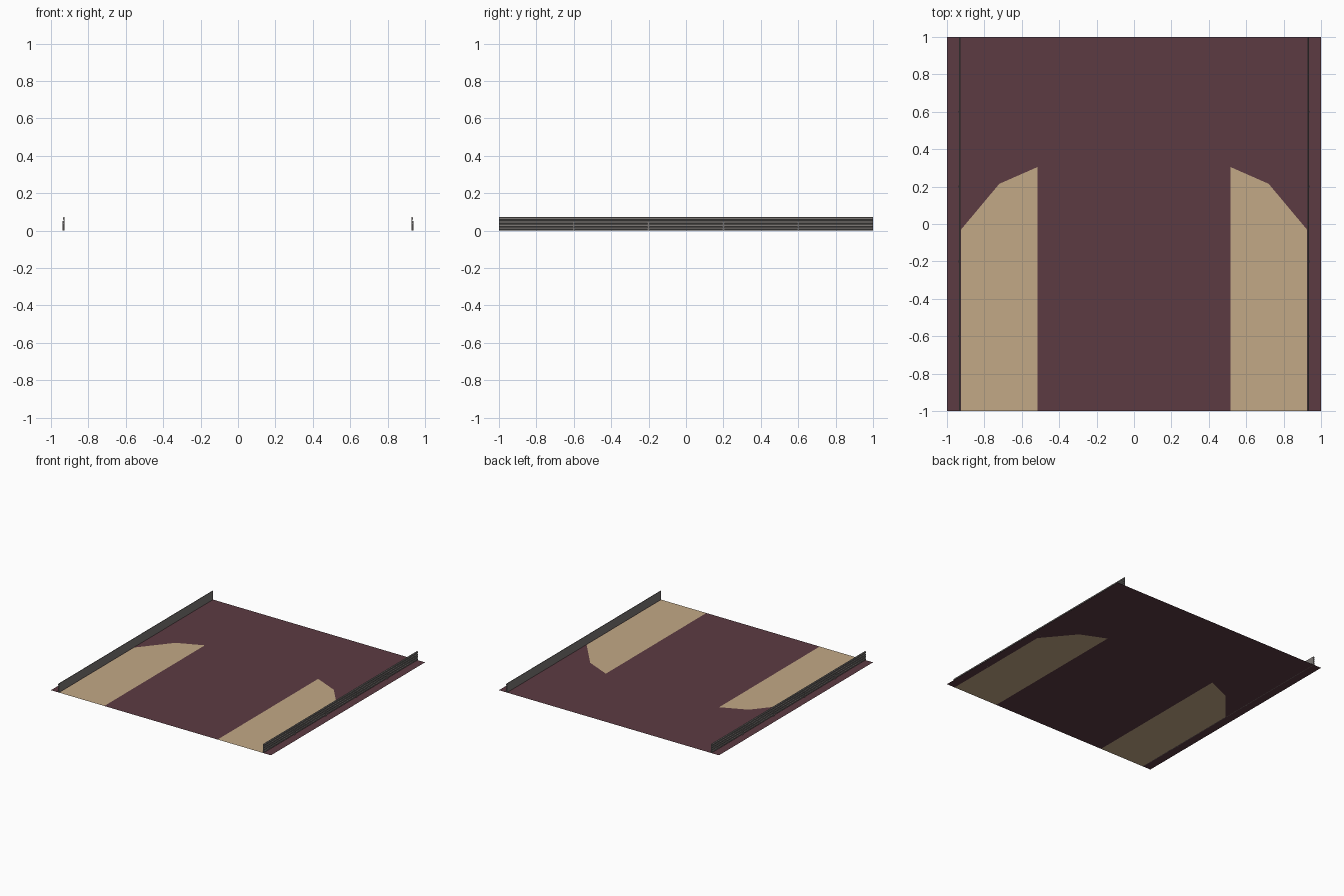
import bpy
import bmesh

cube = bpy.data.objects.get("Cube")
if cube:
    bpy.data.objects.remove(cube, do_unlink=True)


def material(name, rgb):
    mat = bpy.data.materials.new(name)
    mat.use_nodes = True
    mat.diffuse_color = (*rgb, 1)
    mat.node_tree.nodes["Principled BSDF"].inputs["Base Color"].default_value = (*rgb, 1)
    return mat


maroon = material("maroon_floor", (0.107, 0.043, 0.055))
tan = material("tan_strip", (0.545, 0.397, 0.24))
grey = material("rail_grey", (0.205, 0.19, 0.182))


def finish(name, bm, mats, mirror=True):
    mesh = bpy.data.meshes.new(name)
    bm.to_mesh(mesh)
    bm.free()
    obj = bpy.data.objects.new(name, mesh)
    bpy.context.collection.objects.link(obj)
    for mat in mats:
        mesh.materials.append(mat)
    if mirror:
        obj.modifiers.new("both_sides", "MIRROR")
    return obj


# Floor: one flat sheet with a tan strip let into each side
bm = bmesh.new()
curve = [(0.515, 0.305), (0.72, 0.215), (0.925, -0.03)]
inner, outer = (0.515, -1), (0.925, -1)
outlines = [
    [(0, -1), inner, *curve, outer, (1, -1), (1, 1), (0, 1)],
    [inner, outer, *reversed(curve)],
]
for index, outline in enumerate(outlines):
    face = bm.faces.new([bm.verts.new((x, y, 0)) for x, y in outline])
    face.material_index = index
    face.normal_update()
    if face.normal.z < 0:
        face.normal_flip()
bmesh.ops.remove_doubles(bm, verts=bm.verts, dist=0.0001)
finish("floor", bm, [maroon, tan])

# Guard rails: a ribbed profile drawn along the length
bm = bmesh.new()
ribs, top = 4, 0.073
profile = [(0.927, top), (0.927, 0)]
for i in range(ribs):
    low = top * i / ribs
    step = top / ribs
    profile += [(0.931, low), (0.936, low + step * 0.25),
                (0.936, low + step * 0.75)]
profile.append((0.931, top))
end = bm.faces.new([bm.verts.new((x, -1, z)) for x, z in profile])
result = bmesh.ops.extrude_face_region(bm, geom=[end], use_keep_orig=True)
verts = [v for v in result["geom"] if isinstance(v, bmesh.types.BMVert)]
bmesh.ops.translate(bm, verts=verts, vec=(0, 2, 0))
bmesh.ops.recalc_face_normals(bm, faces=bm.faces)
finish("guard_rail", bm, [grey])

# Slim posts on the outside of the rails
bm = bmesh.new()
for y in (-0.6, -0.2, 0.2, 0.6):
    cube = bmesh.ops.create_cube(bm, size=1)["verts"]
    bmesh.ops.scale(bm, verts=cube, vec=(0.006, 0.01, 0.052))
    bmesh.ops.translate(bm, verts=cube, vec=(0.936, y, 0.026))
finish("rail_posts", bm, [grey])
